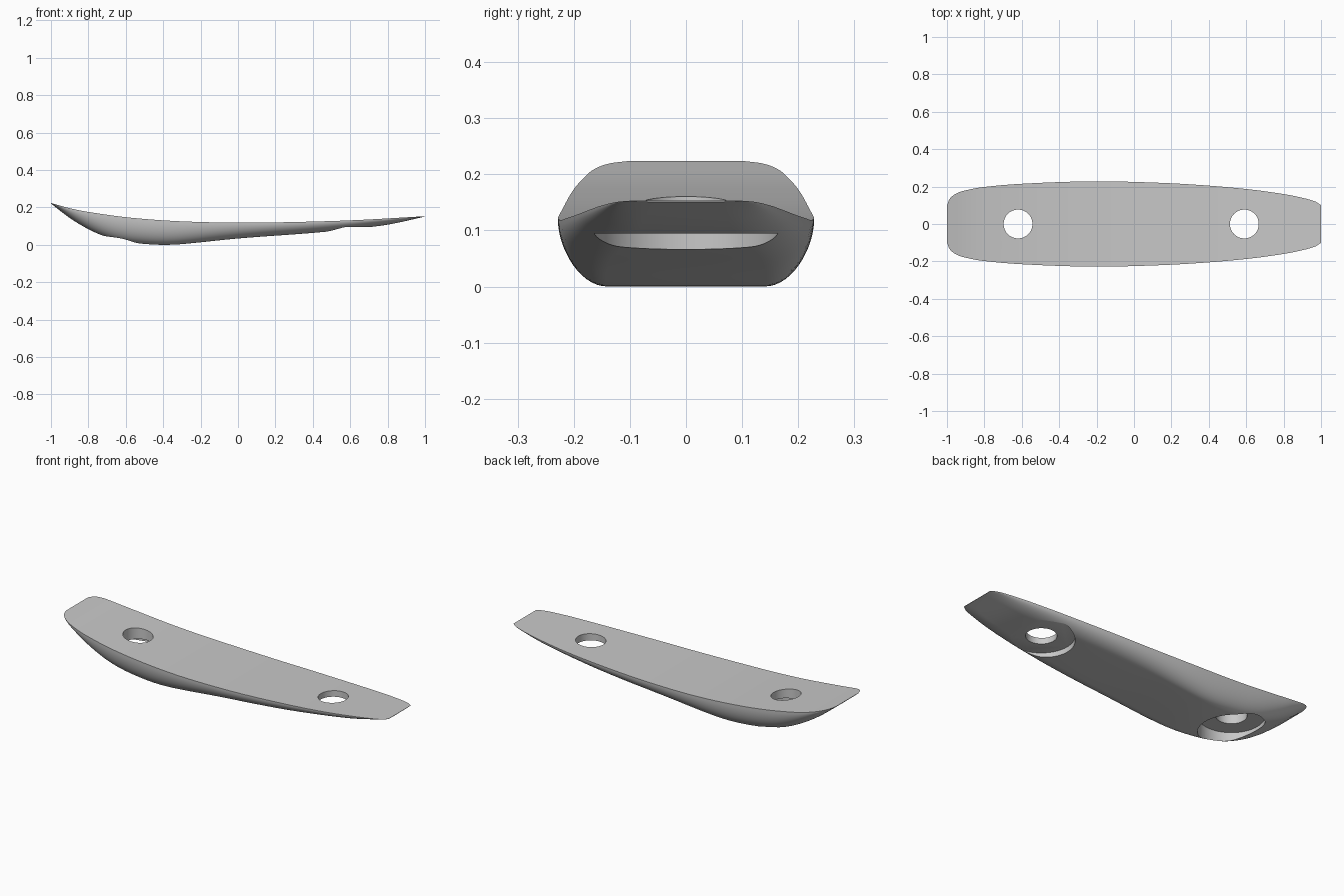
import bpy
import bmesh
import math

default_cube = bpy.data.objects.get("Cube")
if default_cube:
    bpy.data.objects.remove(default_cube, do_unlink=True)

# Outline curves along the length: (x, value)
HALF_WIDTH = [(-1, .1), (-.985, .135), (-.95, .163), (-.9, .18), (-.8, .198),
              (-.6, .215), (-.25, .228), (0, .225), (.3, .212), (.6, .187),
              (.8, .16), (.9, .14), (.97, .12), (1, .1)]
TOP = [(-1, .224), (-.9, .196), (-.8, .176), (-.6, .148), (-.4, .131),
       (-.2, .122), (0, .119), (.2, .12), (.6, .131), (1, .153)]
BOTTOM = [(-1, .221), (-.9, .144), (-.8, .084), (-.7, .041), (-.6, .017),
          (-.5, .005), (-.4, 0), (-.3, .004), (0, .034), (.4, .064),
          (.6, .084), (.8, .108), (1, .151)]


def curve_value(points, x):
    """Smooth interpolation through the given points."""
    last = len(points) - 1

    def slope(k):
        a, b = points[max(k - 1, 0)], points[min(k + 1, last)]
        return (b[1] - a[1]) / (b[0] - a[0])

    i = 0
    while i < last - 1 and x > points[i + 1][0]:
        i += 1
    (xa, va), (xb, vb) = points[i], points[i + 1]
    span = xb - xa
    t = (x - xa) / span
    blend = t * t * (3 - 2 * t)
    return (va + (vb - va) * blend
            + span * slope(i) * t * (1 - t) ** 2
            - span * slope(i + 1) * t * t * (1 - t))


def section(bm, x, steps=14):
    """Flat top, flat bottom and rounded lower corners."""
    width = curve_value(HALF_WIDTH, x)
    top = curve_value(TOP, x)
    depth = top - curve_value(BOTTOM, x)
    corner = min(.085, width * .5)
    half = []
    for i in range(steps + 1):
        a = math.pi / 2 * i / steps
        half.append((width - corner + corner * math.cos(a),
                     top - depth * math.sin(a)))
    ring = half + [(-y, z) for y, z in reversed(half)]
    return [bm.verts.new((x, y, z)) for y, z in ring]


# Curved body lofted from end to end
bm = bmesh.new()
stations = 90
rings = [section(bm, -math.cos(math.pi * i / stations)) for i in range(stations + 1)]
for a, b in zip(rings, rings[1:]):
    for i in range(len(a)):
        j = (i + 1) % len(a)
        bm.faces.new((a[i], a[j], b[j], b[i]))
bm.faces.new(rings[0])
bm.faces.new(rings[-1])
bmesh.ops.recalc_face_normals(bm, faces=bm.faces)
mesh = bpy.data.meshes.new("curved_body")
bm.to_mesh(mesh)
bm.free()
body = bpy.data.objects.new("curved_body", mesh)
bpy.context.collection.objects.link(body)

grey = bpy.data.materials.new("plain_grey")
grey.use_nodes = True
colour = (.58, .58, .58, 1)
grey.diffuse_color = colour
grey.node_tree.nodes["Principled BSDF"].inputs["Base Color"].default_value = colour
mesh.materials.append(grey)


def cut_cylinder(x, radius, low, high):
    """Cut a vertical round opening into the body."""
    bpy.ops.mesh.primitive_cylinder_add(vertices=64, radius=radius, depth=high - low,
                                        location=(x, 0, (low + high) / 2))
    cutter = bpy.context.object
    cutter.name = "hole_cutter"
    cutter.hide_render = True
    cutter.data.materials.append(grey)
    cut = body.modifiers.new("opening", "BOOLEAN")
    cut.operation = "DIFFERENCE"
    cut.solver = "EXACT"
    cut.object = cutter
    bpy.context.view_layer.objects.active = body
    bpy.ops.object.modifier_apply(modifier=cut.name)
    bpy.data.objects.remove(cutter, do_unlink=True)


# Round recesses underneath, each with a through hole
for x in (-.62, .59):
    cut_cylinder(x, .165, -.2, .095)
    cut_cylinder(x, .077, -.2, .5)

bpy.ops.object.select_all(action="DESELECT")
body.select_set(True)
bpy.context.view_layer.objects.active = body
bpy.ops.object.shade_smooth_by_angle(angle=math.radians(30))
